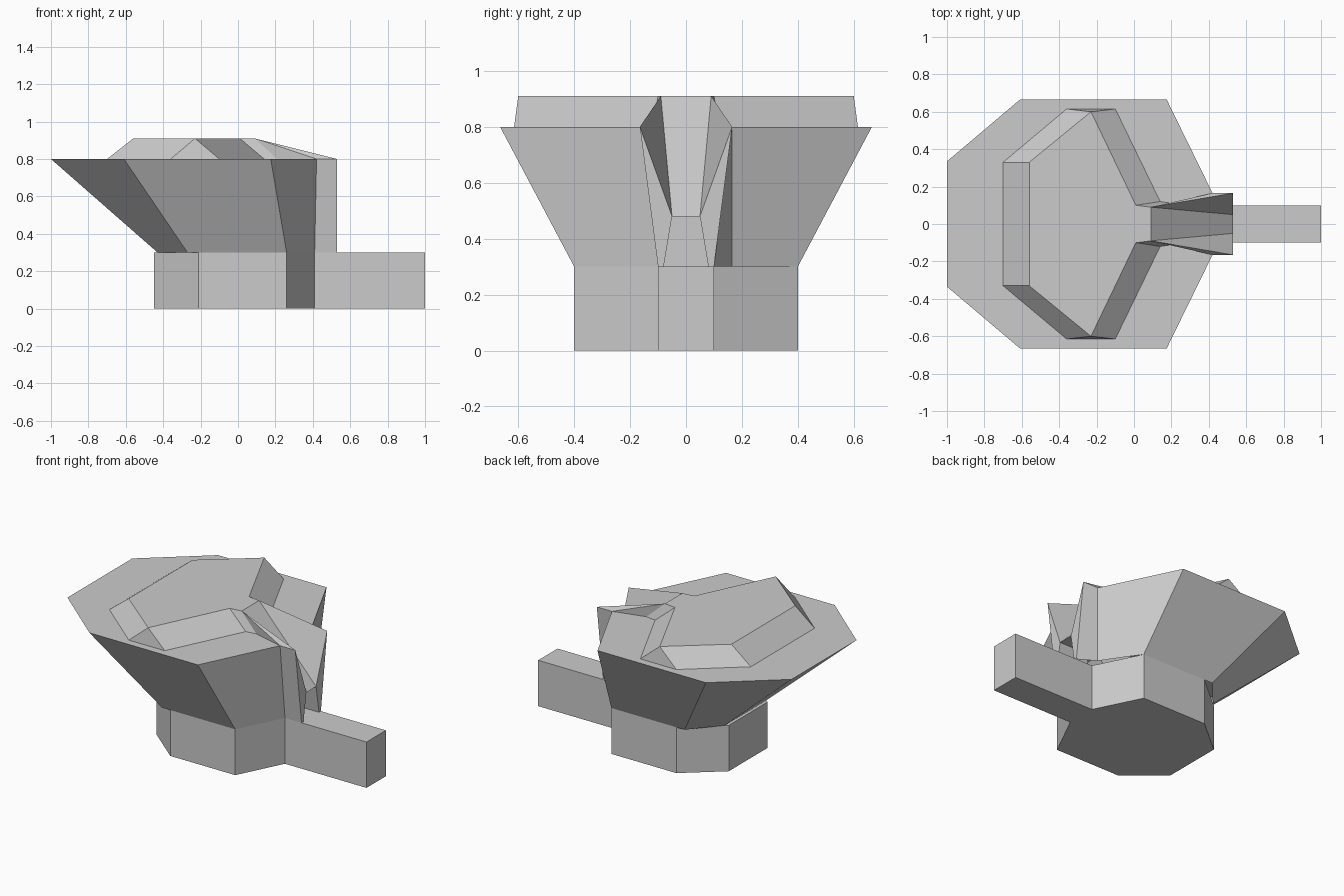
import bpy, bmesh

if "Cube" in bpy.data.objects:
    bpy.data.objects.remove(bpy.data.objects["Cube"])


def build(name, faces):
    """Make one flat-shaded object from a list of polygon faces."""
    bm = bmesh.new()
    for pts in faces:
        bm.faces.new([bm.verts.new(p) for p in pts])
    bmesh.ops.remove_doubles(bm, verts=bm.verts, dist=0.001)
    bmesh.ops.recalc_face_normals(bm, faces=bm.faces)
    me = bpy.data.meshes.new(name)
    bm.to_mesh(me)
    bm.free()
    ob = bpy.data.objects.new(name, me)
    bpy.context.collection.objects.link(ob)
    return ob


def at(points, side, z):
    """Place half-outline points on one side at a height."""
    return [(x, y * side, z) for x, y in points]


def strip(a, b):
    """Quads between two matching rows of points."""
    return [(a[i], a[i + 1], b[i + 1], b[i]) for i in range(len(a) - 1)]


SIDES = (1, -1)

# Base and front arm share one outline
half = [(-.45, .2), (-.21, .4), (.26, .4), (.41, .1), (1, .1)]
outline = half + [(x, -y) for x, y in reversed(half)]
low = [(x, y, 0) for x, y in outline]
high = [(x, y, .3) for x, y in outline]
build("base_and_arm", [low, high] + strip(low + low[:1], high + high[:1]))

# Flared bowl: sloping walls, flat underside edge and flat rim
rim = [(-1, 0), (-1, .335), (-.61, .665), (.175, .665), (.42, .165)]
hill_foot = [(-.7, 0), (-.7, .33), (-.36, .615), (-.1, .615), (.14, .12), (.21, .11)]
bowl = []
for s in SIDES:
    corner = (.42, .165) if s > 0 else (.41, .1)
    foot = [(-.43, 0), (-.43, .215), (-.27, .4), (.26, .4), corner]
    bowl += strip(at(rim, s, .8), at(foot, s, .3))
    bowl.append(at(rim + hill_foot[::-1], s, .8))
    # Spout cheek
    bowl.append([(.42, s * .165, .8), (.53, s * .165, .8),
                 (.53, s * .1, .3), (*corner[:1], s * corner[1], .3)])
build("bowl", bowl)

# Raised top with bevelled sides
hill_top = [(-.56, 0), (-.56, .33), (-.23, .6), (-.23, .6), (.01, .1), (.09, .09)]
hill = []
for s in SIDES:
    for q in strip(at(hill_foot, s, .8), at(hill_top, s, .91)):
        hill.append(list(dict.fromkeys(q)))
ring = [p for i, p in enumerate(hill_top) if i not in (0, 3)]
hill.append(at(ring, 1, .91) + at(ring[::-1], -1, .91))
build("raised_top", hill)

# Spout: sloping floor, splayed channel walls, notched front and small recess
lip, mouth = (.53, .05, .48), (.53, .08, .3)
spout = [[(.09, -.09, .91), (.09, .09, .91), (.53, .05, .48), (.53, -.05, .48)],
         [(.42, -.08, .3), (.42, .08, .3), (.42, .05, .48), (.42, -.05, .48)],
         [(.53, -.05, .48), (.53, .05, .48), (.42, .05, .48), (.42, -.05, .48)]]
for s in SIDES:
    top, edge = (.09, s * .09, .91), (.53, s * .165, .8)
    low_lip = (.53, s * .05, .48)
    low_mouth = (.53, s * .08, .3)
    spout += [[top, low_lip, edge],
              [top, edge, (.42, s * .165, .8)],
              [top, (.42, s * .165, .8), (.21, s * .11, .8)],
              [edge, (.53, s * .1, .3), low_mouth, low_lip],
              [low_lip, low_mouth, (.42, s * .08, .3), (.42, s * .05, .48)]]
build("spout", spout)
